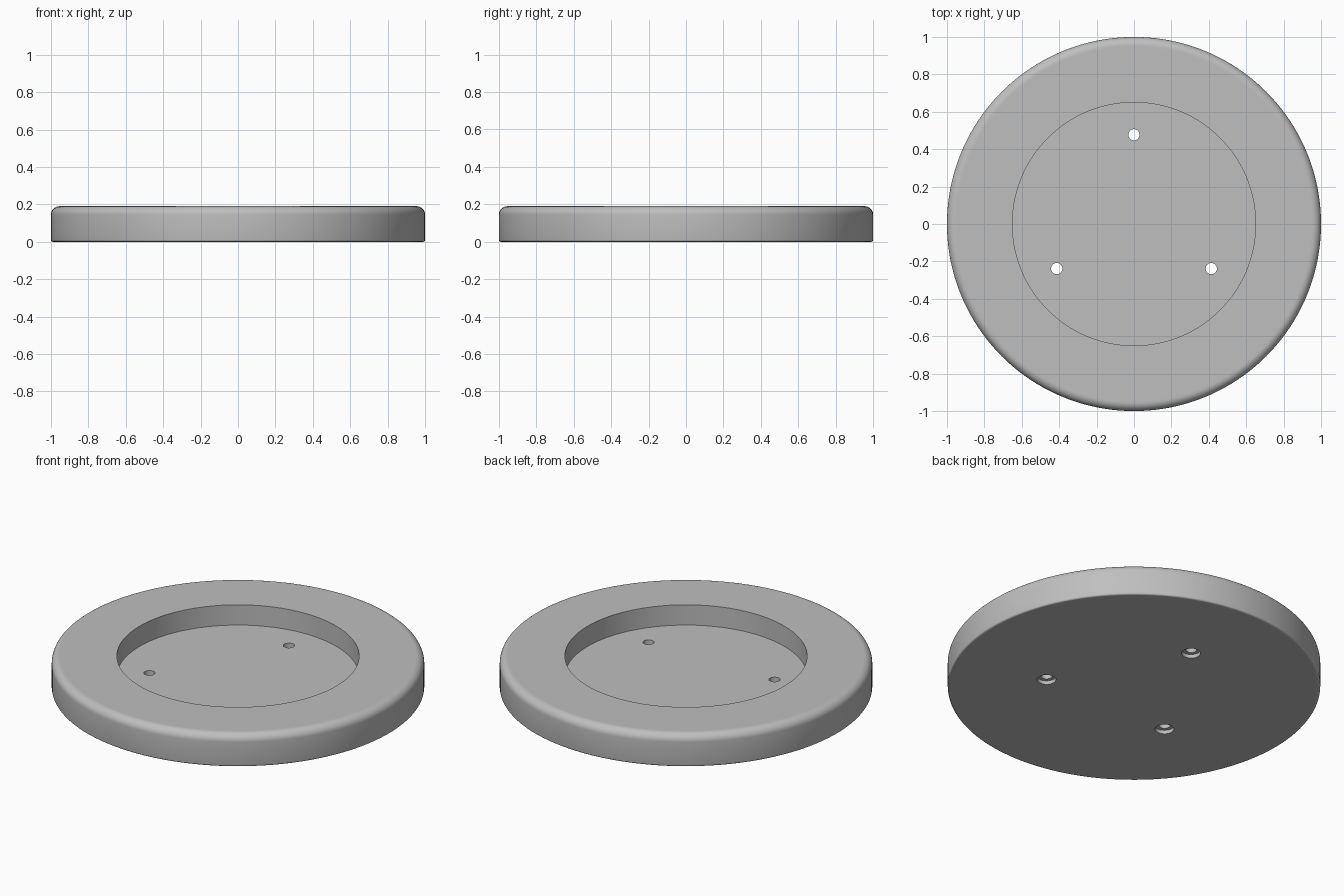
import bpy
import bmesh
from math import cos, sin, pi, radians

cube = bpy.data.objects.get("Cube")
if cube:
    bpy.data.objects.remove(cube, do_unlink=True)

HEIGHT, FLOOR, RECESS = 0.19, 0.07, 0.65
TOP_FILLET, BOTTOM_FILLET = 0.045, 0.01

grey = bpy.data.materials.new("plain grey")
grey.use_nodes = True
grey.diffuse_color = (0.52, 0.52, 0.52, 1)
grey.node_tree.nodes["Principled BSDF"].inputs["Base Color"].default_value = grey.diffuse_color


def arc(cx, cz, radius, start, end, steps):
    """Points of a rounded corner in the profile plane."""
    angles = [radians(start + (end - start) * i / steps) for i in range(steps + 1)]
    return [(cx + radius * cos(a), cz + radius * sin(a)) for a in angles]


def lathe(name, profile, segments, centre=(0, 0, 0)):
    """Turn a (radius, height) profile, listed upward, and cap both ends."""
    bm = bmesh.new()
    rings = [[bm.verts.new((r * cos(2 * pi * i / segments), r * sin(2 * pi * i / segments), z))
              for i in range(segments)] for r, z in profile]
    for low, high in zip(rings, rings[1:]):
        for i in range(segments):
            j = (i + 1) % segments
            bm.faces.new((low[i], low[j], high[j], high[i]))
    bm.faces.new(rings[0][::-1])
    bm.faces.new(rings[-1])
    mesh = bpy.data.meshes.new(name)
    bm.to_mesh(mesh)
    bm.free()
    mesh.materials.append(grey)
    obj = bpy.data.objects.new(name, mesh)
    obj.location = centre
    bpy.context.collection.objects.link(obj)
    return obj


# Round base with softened rim and a flat recess
profile = [(0.98, 0)]
profile += arc(1 - BOTTOM_FILLET, BOTTOM_FILLET, BOTTOM_FILLET, -90, 0, 4)
profile += arc(1 - TOP_FILLET, HEIGHT - TOP_FILLET, TOP_FILLET, 0, 90, 10)
profile += [(0.945, HEIGHT), (RECESS, HEIGHT), (RECESS, FLOOR)]
base = lathe("round_base", profile, 160)

# Three screw holes, each counterbored from below
bore = [(0.051, -0.05), (0.051, 0.022), (0.03, 0.022), (0.03, 0.12)]
cutters = []
for k in range(3):
    a = radians(90 + 120 * k)
    cutter = lathe("screw_hole_cutter", bore, 32, (0.477 * cos(a), 0.477 * sin(a), 0))
    cutter.hide_render = True
    cutters.append(cutter)
    cut = base.modifiers.new("screw_hole", "BOOLEAN")
    cut.operation = "DIFFERENCE"
    cut.solver = "EXACT"
    cut.object = cutter

bpy.ops.object.select_all(action="DESELECT")
base.select_set(True)
bpy.context.view_layer.objects.active = base
for name in [m.name for m in base.modifiers]:
    bpy.ops.object.modifier_apply(modifier=name)
for cutter in cutters:
    bpy.data.objects.remove(cutter, do_unlink=True)
bpy.ops.object.shade_smooth_by_angle(angle=radians(30))
